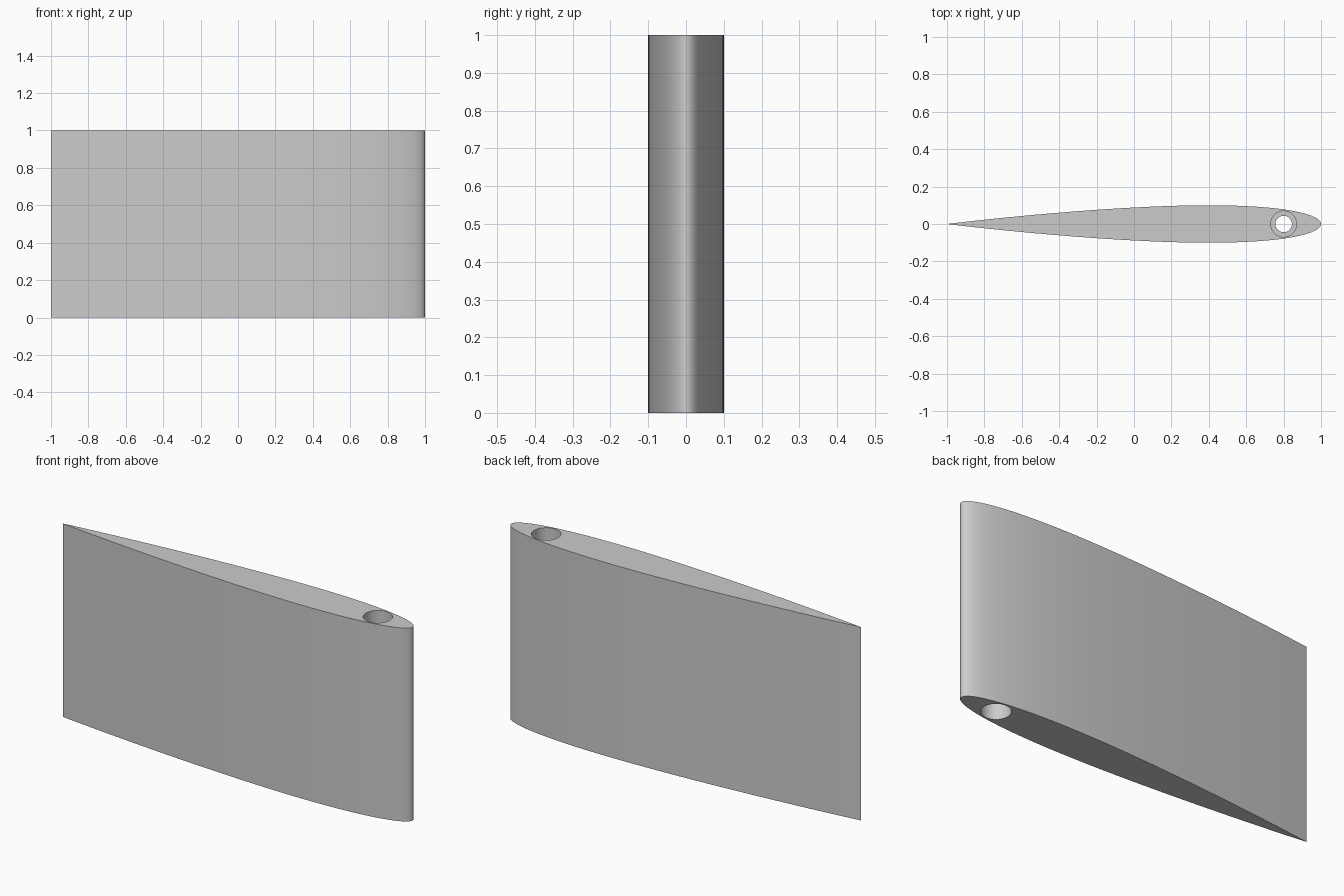
import bpy
import bmesh
from math import cos, sin, pi, sqrt

if "Cube" in bpy.data.objects:
    bpy.data.objects.remove(bpy.data.objects["Cube"], do_unlink=True)

CHORD, THICKNESS, SPAN = 2.0, 0.1, 1.0
HOLE_X, BORE_R, SEAT_R, SEAT_DEPTH = 0.8, 0.044, 0.069, 0.15
STEPS, SIDES = 64, 64


def half_thickness(t):
    """Symmetric four-digit foil, closed at the trailing edge."""
    poly = 0.2969 * sqrt(t) - 0.126 * t - 0.3516 * t**2 + 0.2843 * t**3 - 0.1036 * t**4
    return 5 * THICKNESS * CHORD * poly


def add_object(name, bm):
    bmesh.ops.recalc_face_normals(bm, faces=bm.faces)
    mesh = bpy.data.meshes.new(name)
    bm.to_mesh(mesh)
    bm.free()
    obj = bpy.data.objects.new(name, mesh)
    bpy.context.collection.objects.link(obj)
    return obj


# Foil section, denser near the nose, extruded along the span
stations = [(1 - cos(pi * i / STEPS)) / 2 for i in range(STEPS + 1)]
upper = [(CHORD * (0.5 - t), half_thickness(t)) for t in stations]
upper[-1] = (-CHORD / 2, 0)
outline = upper + [(x, -y) for x, y in upper[-2:0:-1]]

bm = bmesh.new()
section = bm.faces.new([bm.verts.new((x, y, 0)) for x, y in outline])
extruded = bmesh.ops.extrude_face_region(bm, geom=[section], use_keep_orig=True)
bmesh.ops.translate(bm, vec=(0, 0, SPAN),
                    verts=[v for v in extruded["geom"] if isinstance(v, bmesh.types.BMVert)])
foil = add_object("foil_blade", bm)

# Stepped cutter: a shaft bore with a wider seat at each end
profile = [(SEAT_R, -0.1), (SEAT_R, SEAT_DEPTH), (BORE_R, SEAT_DEPTH),
           (BORE_R, SPAN - SEAT_DEPTH), (SEAT_R, SPAN - SEAT_DEPTH), (SEAT_R, SPAN + 0.1)]
bm = bmesh.new()
rings = [[bm.verts.new((HOLE_X + r * cos(2 * pi * k / SIDES), r * sin(2 * pi * k / SIDES), z))
          for k in range(SIDES)] for r, z in profile]
for low, high in zip(rings, rings[1:]):
    for k in range(SIDES):
        n = (k + 1) % SIDES
        bm.faces.new((low[k], low[n], high[n], high[k]))
bm.faces.new(rings[0])
bm.faces.new(rings[-1])
cutter = add_object("bore_cutter", bm)
cutter.hide_render = True

# Cut the bore, then drop the cutter
bpy.ops.object.select_all(action="DESELECT")
foil.select_set(True)
bpy.context.view_layer.objects.active = foil
cut = foil.modifiers.new("Bore", "BOOLEAN")
cut.operation = "DIFFERENCE"
cut.solver = "EXACT"
cut.object = cutter
bpy.ops.object.modifier_apply(modifier=cut.name)
bpy.data.objects.remove(cutter, do_unlink=True)

bpy.ops.object.shade_smooth_by_angle(angle=pi / 6)
